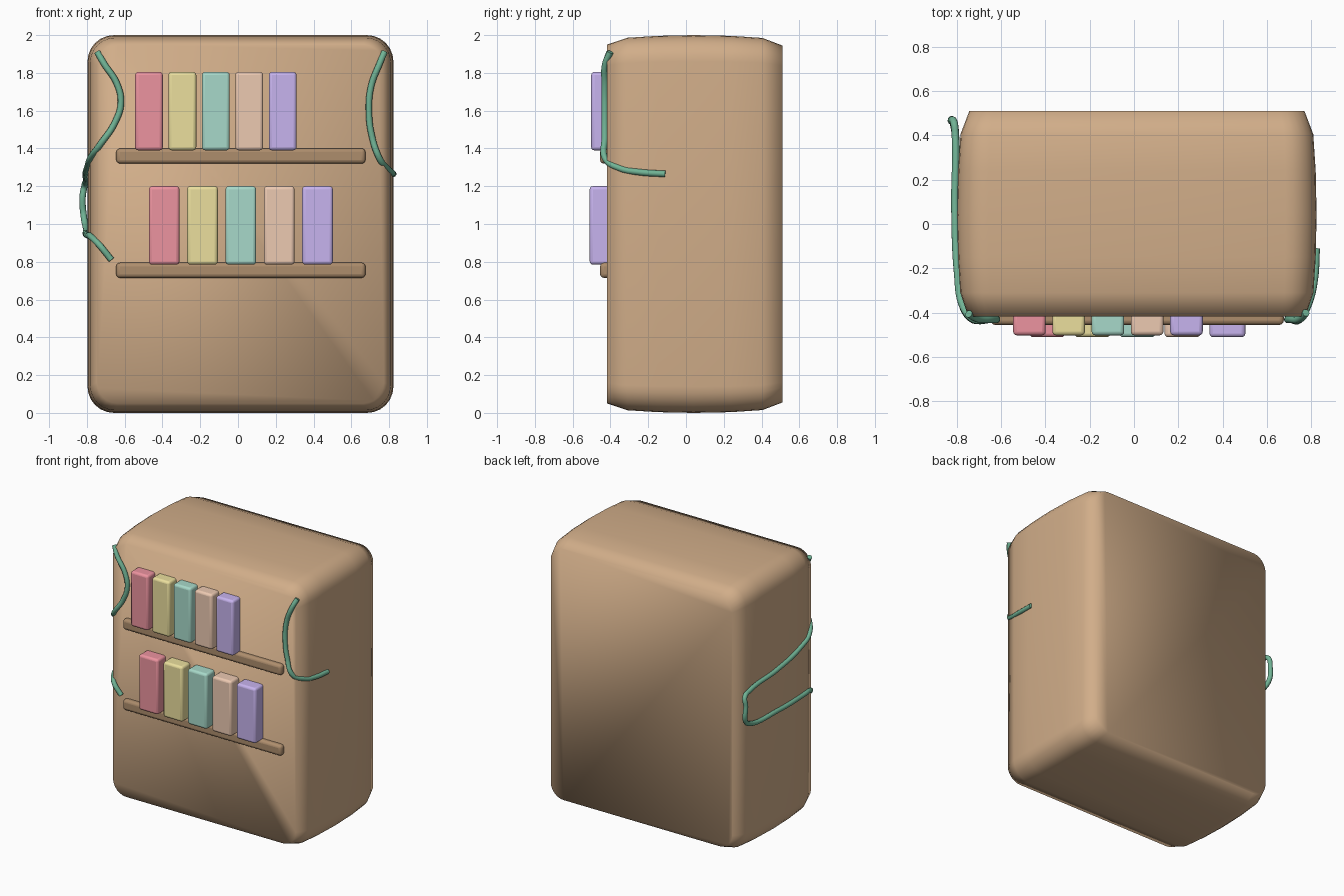
import bpy, bmesh, math

if "Cube" in bpy.data.objects:
    bpy.data.objects.remove(bpy.data.objects["Cube"])


def material(name, rgb):
    # sRGB 0-255 to linear viewport colour
    m = bpy.data.materials.new(name)
    m.diffuse_color = [(c / 255) ** 2.2 for c in rgb] + [1]
    m.use_nodes = True
    m.node_tree.nodes["Principled BSDF"].inputs["Base Color"].default_value = m.diffuse_color
    return m


TAN = material("tan", (208, 172, 136))
WOOD = material("wood", (172, 140, 108))
GREEN = material("green", (112, 178, 148))
PASTELS = [material(n, c) for n, c in (
    ("pink", (236, 146, 158)), ("yellow", (234, 222, 156)), ("mint", (166, 216, 200)),
    ("peach", (236, 200, 176)), ("lilac", (198, 178, 238)))]


def block(name, x0, x1, y0, y1, z0, z1, mat, bevel):
    bpy.ops.mesh.primitive_cube_add(size=1, location=((x0 + x1) / 2, (y0 + y1) / 2, (z0 + z1) / 2))
    ob = bpy.context.object
    ob.name = name
    ob.scale = (x1 - x0, y1 - y0, z1 - z0)
    bpy.ops.object.transform_apply(location=False, rotation=False, scale=True)
    mod = ob.modifiers.new("rounding", 'BEVEL')
    mod.width, mod.segments = bevel, 3
    ob.data.materials.append(mat)
    bpy.ops.object.shade_smooth_by_angle(angle=math.radians(40))


def tube(name, points, radius=0.017):
    cu = bpy.data.curves.new(name, 'CURVE')
    cu.dimensions = '3D'
    cu.bevel_depth, cu.bevel_resolution = radius, 3
    cu.use_fill_caps = True
    sp = cu.splines.new('BEZIER')
    sp.bezier_points.add(len(points) - 1)
    for bp, p in zip(sp.bezier_points, points):
        bp.co = p
        bp.handle_left_type = bp.handle_right_type = 'AUTO'
    cu.materials.append(GREEN)
    ob = bpy.data.objects.new(name, cu)
    bpy.context.collection.objects.link(ob)


def rounded_ring(bm, y, inset, radius=0.14, steps=6):
    # rounded rectangle in the xz plane
    cx, cz, hx, hz = 0.013, 1.0, 0.81 - inset, 1.0 - inset
    r = radius - inset * 0.6
    ring = []
    for q, (sx, sz) in enumerate(((1, 1), (-1, 1), (-1, -1), (1, -1))):
        for i in range(steps + 1):
            a = math.radians(90 * (q + i / steps))
            ring.append(bm.verts.new((cx + sx * (hx - r) + r * math.cos(a), y,
                                      cz + sz * (hz - r) + r * math.sin(a))))
    return ring


# case: rounded box that swells toward the middle of its depth
bm = bmesh.new()
rings = [rounded_ring(bm, y, d) for y, d in (
    (-0.418, 0.05), (-0.31, 0.014), (-0.15, 0.004), (0.04, 0.0),
    (0.24, 0.004), (0.405, 0.015), (0.51, 0.055))]
n = len(rings[0])
for a, b in zip(rings, rings[1:]):
    for i in range(n):
        j = (i + 1) % n
        bm.faces.new((a[i], a[j], b[j], b[i]))
bm.faces.new(rings[0])
bm.faces.new(rings[-1])
bmesh.ops.recalc_face_normals(bm, faces=bm.faces)
for f in bm.faces:
    f.smooth = True
me = bpy.data.meshes.new("case")
bm.to_mesh(me)
bm.free()
me.materials.append(TAN)
bpy.context.collection.objects.link(bpy.data.objects.new("case", me))

# shelves and the books standing on them: x start, pitch, width, front, base, top
rows = (("upper", -0.545, 0.177, 0.147, -0.502, 1.39, 1.805),
        ("lower", -0.472, 0.203, 0.162, -0.51, 0.785, 1.2))
for name, x, pitch, width, front, z0, z1 in rows:
    block(name + "_shelf", -0.645, 0.675, -0.455, -0.40, z0 - 0.07, z0 + 0.01, WOOD, 0.02)
    for k, mat in enumerate(PASTELS):
        xa = x + k * pitch
        block(f"{name}_book_{k + 1}", xa, xa + width, front, -0.39, z0, z1, mat, 0.017)

# vine looping around the left side
tube("left_vine", [
    (-0.745, -0.405, 1.91), (-0.71, -0.425, 1.85), (-0.64, -0.43, 1.74), (-0.62, -0.43, 1.64),
    (-0.65, -0.43, 1.54), (-0.73, -0.425, 1.42), (-0.775, -0.36, 1.36), (-0.795, -0.22, 1.31),
    (-0.807, 0.07, 1.26), (-0.805, 0.40, 1.225), (-0.812, 0.46, 1.205), (-0.823, 0.465, 1.14),
    (-0.815, 0.46, 1.03), (-0.805, 0.40, 0.98), (-0.807, 0.07, 0.95), (-0.795, -0.22, 0.94),
    (-0.775, -0.36, 0.93), (-0.735, -0.425, 0.89), (-0.67, -0.43, 0.81)])

# vine hanging at the right front corner
tube("right_vine", [
    (0.775, -0.40, 1.91), (0.75, -0.427, 1.85), (0.705, -0.43, 1.73), (0.693, -0.43, 1.60),
    (0.71, -0.43, 1.46), (0.75, -0.427, 1.345), (0.79, -0.35, 1.295), (0.813, -0.25, 1.275),
    (0.822, -0.11, 1.265)])
